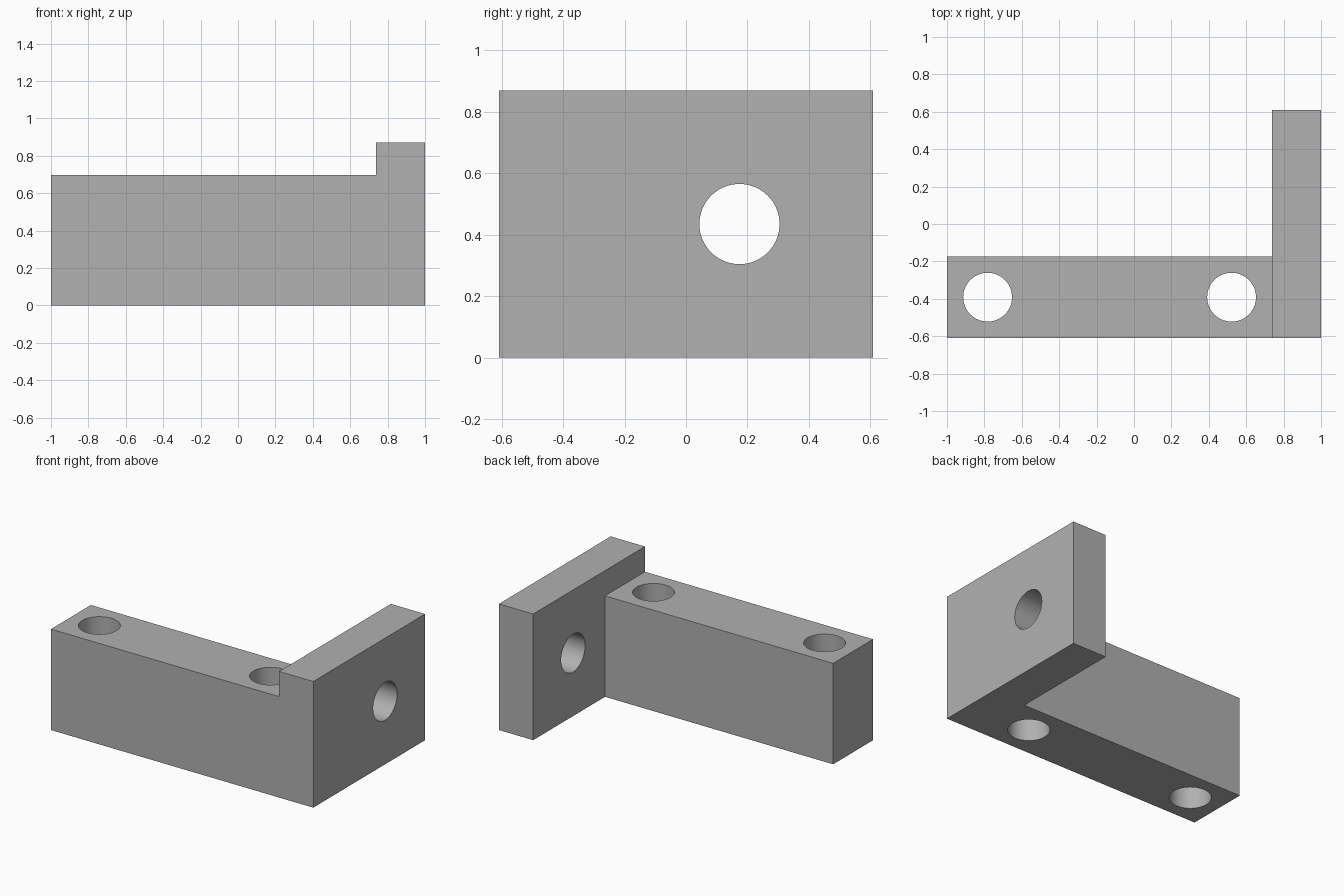
import bpy
import bmesh
import math
from mathutils import Vector

default_cube = bpy.data.objects.get("Cube")
if default_cube:
    bpy.data.objects.remove(default_cube, do_unlink=True)

U = 2 / 23                      # design unit: overall length is 23 units
LENGTH, DEPTH, HEIGHT = 23 * U, 14 * U, 10 * U
BAR_DEPTH, BAR_HEIGHT = 5 * U, 8 * U
PLATE_THICKNESS = 3 * U
HOLE_RADIUS = 1.5 * U

right, front = LENGTH / 2, -DEPTH / 2
plate_inner = right - PLATE_THICKNESS
bar_back = front + BAR_DEPTH

grey = bpy.data.materials.new("plain_grey")
grey.use_nodes = True
grey.diffuse_color = (0.44, 0.44, 0.44, 1)
grey.node_tree.nodes["Principled BSDF"].inputs["Base Color"].default_value = grey.diffuse_color


def extrude_plan(name, points, z0, z1):
    """Closed prism from a plan outline."""
    bm = bmesh.new()
    face = bm.faces.new([bm.verts.new((x, y, z0)) for x, y in points])
    top = bmesh.ops.extrude_face_region(bm, geom=[face])["geom"]
    moved = [v for v in top if isinstance(v, bmesh.types.BMVert)]
    bmesh.ops.translate(bm, verts=moved, vec=(0, 0, z1 - z0))
    bmesh.ops.recalc_face_normals(bm, faces=bm.faces)
    mesh = bpy.data.meshes.new(name)
    bm.to_mesh(mesh)
    bm.free()
    mesh.materials.append(grey)
    obj = bpy.data.objects.new(name, mesh)
    bpy.context.collection.objects.link(obj)
    return obj


def hole_cutter(name, centre, rotation=(0, 0, 0)):
    bpy.ops.mesh.primitive_cylinder_add(vertices=64, radius=HOLE_RADIUS, depth=3,
                                        location=centre, rotation=rotation)
    obj = bpy.context.object
    obj.name = name
    obj.data.materials.append(grey)
    return obj


def cut(body, cutter):
    cutter.hide_render = True
    mod = body.modifiers.new("cut", 'BOOLEAN')
    mod.operation, mod.solver, mod.object = 'DIFFERENCE', 'EXACT', cutter
    bpy.context.view_layer.objects.active = body
    bpy.ops.object.modifier_apply(modifier=mod.name)
    bpy.data.objects.remove(cutter, do_unlink=True)


# L-shaped body: long bar along the front, end plate running back
bracket = extrude_plan("angle_bracket", [
    (-right, front), (right, front), (right, -front),
    (plate_inner, -front), (plate_inner, bar_back), (-right, bar_back),
], 0, HEIGHT)

# Step that lowers the bar below the plate top
cut(bracket, extrude_plan("bar_step_cutter", [
    (-2, -2), (plate_inner, -2), (plate_inner, 2), (-2, 2),
], BAR_HEIGHT, 2))

# Two vertical bolt holes through the bar
for x in (-9 * U, 6 * U):
    cut(bracket, hole_cutter("bar_hole_cutter", Vector((x, front + BAR_DEPTH / 2, 0))))

# Cross hole through the end plate, kept clear of the bar
cut(bracket, hole_cutter("plate_hole_cutter", Vector((right + 1, 2 * U, HEIGHT / 2)),
                         (0, math.pi / 2, 0)))

# Smooth bores with crisp rims
bpy.ops.object.select_all(action='DESELECT')
bracket.select_set(True)
bpy.context.view_layer.objects.active = bracket
bpy.ops.object.shade_smooth_by_angle(angle=math.radians(30))
